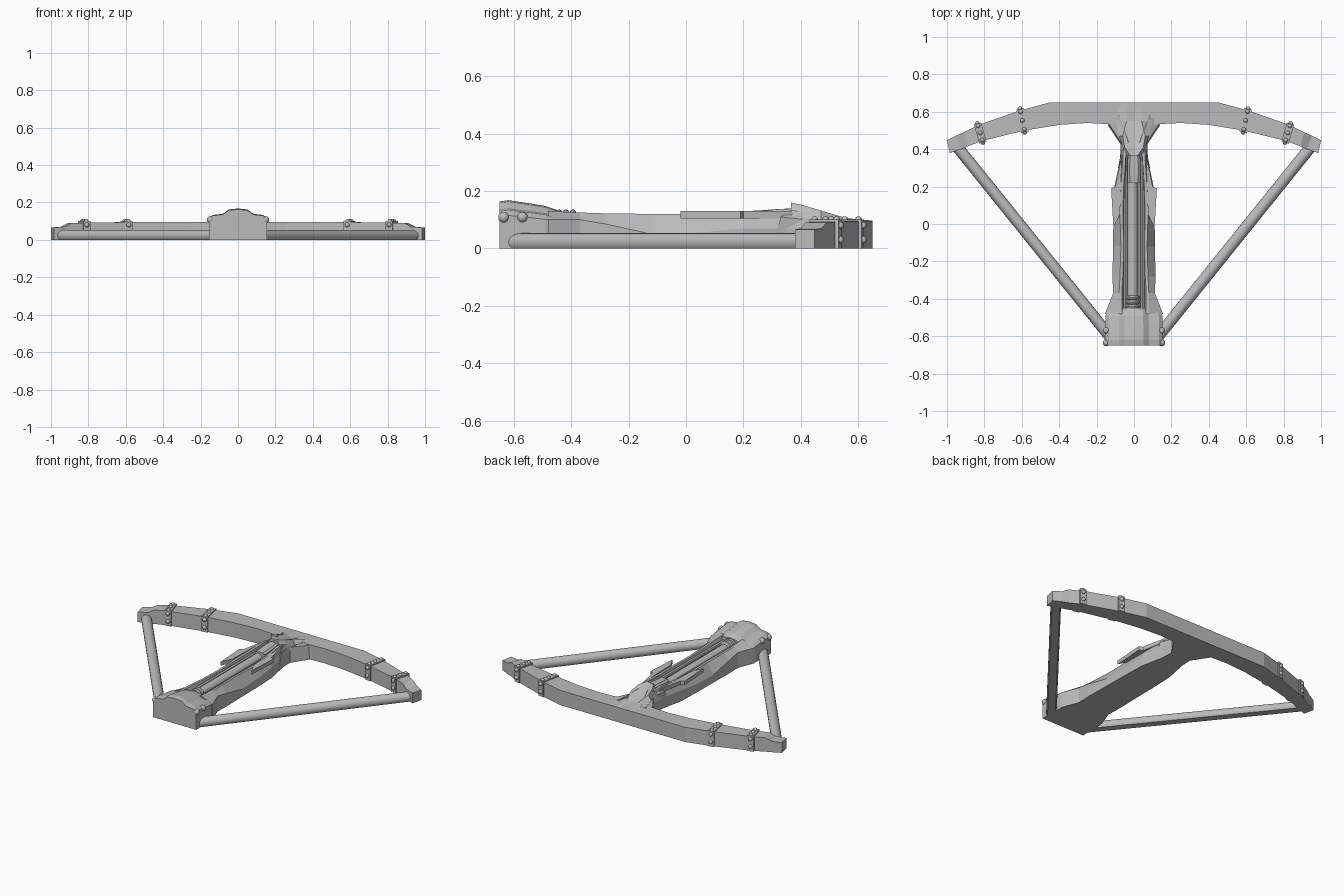
import bpy, bmesh
from math import pi, cos, sin
from mathutils import Vector

old = bpy.data.objects.get("Cube")
if old:
    bpy.data.objects.remove(old)

grey = bpy.data.materials.new("plain grey")
grey.use_nodes = True
grey.diffuse_color = (0.5, 0.5, 0.5, 1)
grey.node_tree.nodes["Principled BSDF"].inputs["Base Color"].default_value = (0.5, 0.5, 0.5, 1)


def finish(name, bm, smooth=False):
    bmesh.ops.recalc_face_normals(bm, faces=bm.faces)
    mesh = bpy.data.meshes.new(name)
    bm.to_mesh(mesh)
    bm.free()
    mesh.materials.append(grey)
    obj = bpy.data.objects.new(name, mesh)
    bpy.context.collection.objects.link(obj)
    if smooth:
        bpy.ops.object.select_all(action="DESELECT")
        obj.select_set(True)
        bpy.context.view_layer.objects.active = obj
        bpy.ops.object.shade_smooth_by_angle()
    return obj


def skin(name, sections, smooth=False):
    """Join equal-sized rings of points into a closed solid."""
    bm = bmesh.new()
    rings = [[bm.verts.new(p) for p in s] for s in sections]
    n = len(rings[0])
    for a, b in zip(rings, rings[1:]):
        for i in range(n):
            j = (i + 1) % n
            bm.faces.new((a[i], a[j], b[j], b[i]))
    bm.faces.new(rings[0])
    bm.faces.new(rings[-1])
    return finish(name, bm, smooth)


def mirrored(y, half):
    """Full cross-section at y from its +x half, ending on the centre line."""
    left = [(-x, y, z) for x, z in reversed(half) if x > 0]
    return [(x, y, z) for x, z in half] + left


def rivet(name, centre, radius=0.017):
    bm = bmesh.new()
    bmesh.ops.create_uvsphere(bm, u_segments=12, v_segments=8, radius=radius)
    bmesh.ops.translate(bm, verts=bm.verts, vec=centre)
    finish(name, bm, True)


# Bow: outer x, outer y, inner x, inner y, top height
stations = [(0.04, 0.65, 0.04, 0.52, 0.095), (0.15, 0.65, 0.15, 0.535, 0.095),
            (0.25, 0.65, 0.25, 0.54, 0.095), (0.45, 0.65, 0.40, 0.53, 0.095),
            (0.61, 0.607, 0.585, 0.50, 0.095), (0.83, 0.53, 0.81, 0.445, 0.092),
            (0.91, 0.49, 0.89, 0.415, 0.09), (0.95, 0.473, 0.925, 0.40, 0.07),
            (1.0, 0.448, 0.985, 0.38, 0.066)]


def bow_ring(s, side):
    xo, yo, xi, yi, z = s
    return [(side * xo, yo, 0), (side * xo, yo, z), (side * xi, yi, z), (side * xi, yi, 0)]


skin("bow", [bow_ring(s, -1) for s in reversed(stations)] + [bow_ring(s, 1) for s in stations])

# Riveted bands and bow string, on both sides
for side, label in ((1, "left"), (-1, "right")):
    for where, outer, inner in (("inner", (0.608, 0.609), (0.585, 0.498)),
                                ("outer", (0.835, 0.53), (0.81, 0.443))):
        o, i = Vector(outer), Vector(inner)
        across = (o - i).normalized()
        along = Vector((across.y, -across.x)) * 0.02
        o, i = o + across * 0.007, i - across * 0.007
        corners = (o - along, o + along, i + along, i - along)
        name = f"{label}_{where}_band"
        skin(name, [[(side * c.x, c.y, z) for c in corners] for z in (0, 0.101)])
        for k, z in enumerate((0.03, 0.08)):
            for tag, p in (("back", o), ("front", i)):
                rivet(f"{name}_{tag}_rivet_{k}", (side * p.x, p.y, z), 0.013)
        for k, t in enumerate((0.12, 0.5, 0.88)):
            p = o.lerp(i, t)
            rivet(f"{name}_top_rivet_{k}", (side * p.x, p.y, 0.1), 0.012)

    # String: a round bar flattened where it rests
    start, end = Vector((0.13, -0.6)), Vector((0.955, 0.425))
    run = (end - start).normalized()
    sidew = Vector((run.y, -run.x))
    bar = []
    for p in (start, end):
        ring = []
        for k in range(15):
            a = -0.75 + k * (pi + 1.5) / 14
            q = p + sidew * 0.031 * cos(a)
            ring.append((side * q.x, q.y, 0.0215 + 0.0315 * sin(a)))
        bar.append(ring)
    skin(f"{label}_string", bar, True)

    # Rivets on the butt block
    for k, (x, y) in enumerate(((0.148, -0.635), (0.146, -0.57))):
        rivet(f"{label}_block_rivet_{k}", (side * x, y, 0.108), 0.019)

    # Splintered plate beside the channel
    skin(f"{label}_side_plate", [[(side * x, y, z) for x, y in
         ((0.075, 0.05), (0.11, -0.02), (0.122, 0.19), (0.10, 0.2), (0.065, 0.37))]
         for z in (0.105, 0.13)])

    # Angled brace running into the hub
    skin(f"{label}_hub_brace", [
        [(side * 0.06, 0.3, 0), (side * 0.085, 0.3, 0), (side * 0.08, 0.33, 0.11), (side * 0.05, 0.36, 0.13)],
        [(side * 0.03, 0.44, 0), (side * 0.06, 0.41, 0), (side * 0.06, 0.42, 0.1), (side * 0.03, 0.44, 0.14)],
        [(side * 0.09, 0.58, 0), (side * 0.14, 0.53, 0), (side * 0.135, 0.535, 0.09), (side * 0.08, 0.58, 0.1)]])

# Stock with a sunken channel: y, half width, shoulder, rim half width, rim height
stock = [(-0.48, 0.155, 0.10, 0.08, 0.13), (-0.37, 0.112, 0.10, 0.08, 0.125),
         (-0.28, 0.115, 0.085, 0.075, 0.122), (-0.12, 0.112, 0.05, 0.07, 0.12),
         (0.05, 0.11, 0.055, 0.075, 0.12), (0.2, 0.105, 0.07, 0.07, 0.125),
         (0.34, 0.075, 0.07, 0.06, 0.138), (0.45, 0.07, 0.07, 0.055, 0.12)]
skin("stock", [mirrored(y, [(0, 0), (w, 0), (w, h), (r, t), (r - 0.015, t), (0.042, 0.07), (0, 0.07)])
               for y, w, h, r, t in stock])

# Butt block: y, width scale, height scale
butt = [(0, 0), (0.155, 0), (0.155, 0.115), (0.135, 0.133), (0.08, 0.14), (0.05, 0.163), (0, 0.168)]
skin("butt_block", [mirrored(y, [(x * sx, z * sz) for x, z in butt])
     for y, sx, sz in ((-0.65, 1, 0.97), (-0.62, 1, 1), (-0.54, 0.99, 0.93), (-0.49, 0.98, 0.88), (-0.45, 0.9, 0.8))])

# Hub: y, half width, shoulder, ridge half width, ridge height
hub = [(0.365, 0.055, 0.11, 0.02, 0.16), (0.41, 0.062, 0.105, 0.05, 0.15),
       (0.47, 0.078, 0.1, 0.06, 0.132), (0.55, 0.10, 0.097, 0.04, 0.106),
       (0.65, 0.08, 0.092, 0.04, 0.097)]
skin("hub", [mirrored(y, [(0, 0), (w, 0), (w, h), (r, t), (0, t - 0.008)]) for y, w, h, r, t in hub])


def rod(name, x, z, radius, y0, y1, sides=16):
    skin(name, [[(x + radius * cos(2 * pi * k / sides), y, z + radius * sin(2 * pi * k / sides))
                 for k in range(sides)] for y in (y0, y1)], True)


# Bolt in the channel, its rings and the bracket that holds it
rod("bolt", -0.008, 0.09, 0.03, -0.46, 0.38)
for side in (-1, 1):
    rod(f"rail_{side}", side * 0.045, 0.1, 0.012, -0.45, 0.36, 8)
for k, y in enumerate((-0.442, -0.418, -0.394)):
    arcs = [(y - 0.012, 0.03), (y - 0.007, 0.038), (y, 0.041), (y + 0.007, 0.038), (y + 0.012, 0.03)]
    skin(f"bolt_ring_{k}", [[(-0.008 + r * cos(pi * a / 8), yy, 0.095 + r * sin(pi * a / 8))
                             for a in range(16)] for yy, r in arcs], True)
skin("bracket", [mirrored(y, [(0, 0.08), (w, 0.08), (w, t - 0.01), (w - 0.012, t), (0, t)])
     for y, w, t in ((0.22, 0.034, 0.13), (0.32, 0.036, 0.137), (0.38, 0.03, 0.14))])
